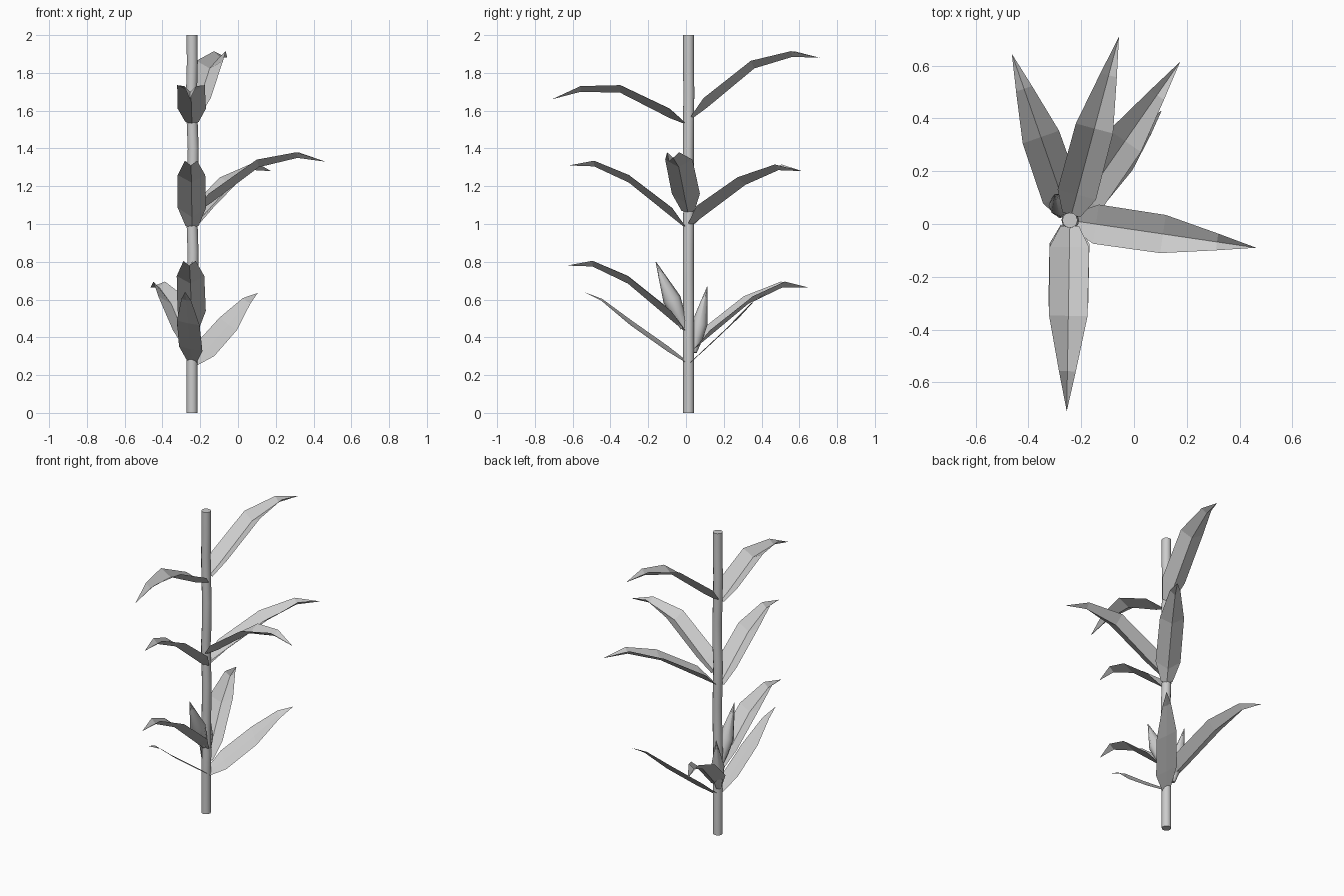
import bpy, bmesh, math
from mathutils import Vector

if "Cube" in bpy.data.objects:
    bpy.data.objects.remove(bpy.data.objects["Cube"])

GREY = bpy.data.materials.new("plain grey")
GREY.diffuse_color = (0.6, 0.6, 0.6, 1)
GREY.use_nodes = True
GREY.node_tree.nodes["Principled BSDF"].inputs["Base Color"].default_value = GREY.diffuse_color
AX, AY = -0.243, 0.014          # stalk axis


def finish(name, bm):
    me = bpy.data.meshes.new(name)
    bm.to_mesh(me)
    bm.free()
    me.materials.append(GREY)
    ob = bpy.data.objects.new(name, me)
    bpy.context.collection.objects.link(ob)
    return ob


def tube(name, rings, sides, smooth):
    """Skin rings of (centre, radius) along a near-straight path, capped at both ends."""
    bm = bmesh.new()
    axis = (Vector(rings[-1][0]) - Vector(rings[0][0])).normalized()
    rot = Vector((0, 0, 1)).rotation_difference(axis)
    loops = []
    for c, r in rings:
        loops.append([bm.verts.new(Vector(c) + rot @ Vector((
            r * math.cos(2 * math.pi * i / sides), r * math.sin(2 * math.pi * i / sides), 0)))
            for i in range(sides)])
    for a, b in zip(loops, loops[1:]):
        for i in range(sides):
            j = (i + 1) % sides
            bm.faces.new((a[i], a[j], b[j], b[i])).smooth = smooth
    bm.faces.new(loops[0][::-1])
    bm.faces.new(loops[-1])
    return finish(name, bm)


def leaf(name, base_z, tip, pts, twist=0.0):
    """Folded blade: pts are (distance, midrib height, half width, edge lift)."""
    d = Vector((tip[0] - AX, tip[1] - AY, 0))
    length = d.length
    d.normalize()
    side = Vector((-d.y, d.x, twist))
    bm = bmesh.new()
    rows = []
    for t, h, w, lift in pts:
        c = Vector((AX, AY, base_z)) + d * (t * length) + Vector((0, 0, h))
        up = Vector((0, 0, lift))
        rows.append([bm.verts.new(p) for p in (c - side * w + up, c, c + side * w + up)])
    for a, b in zip(rows, rows[1:]):
        for k in (0, 1):
            bm.faces.new((a[k], b[k], b[k + 1], a[k + 1]))
    bmesh.ops.remove_doubles(bm, verts=bm.verts, dist=0.0005)
    finish(name, bm)


def arched(rise, drop, bend=0.77):
    """Blade that climbs, levels out and dips at the tip."""
    return [(0.03, 0.0, 0.035, 0.01), (0.14, rise * 0.16, 0.075, 0.05),
            (0.5, rise * bend - 0.03, 0.073, 0.04),
            (0.79, rise - 0.025, 0.032, 0.03), (1.0, rise - drop, 0.0, 0.0)]


def straight(rise):
    """Young, nearly straight lower blade."""
    return [(0.02, 0.0, 0.025, 0.0), (0.2, rise * 0.18, 0.062, 0.003),
            (0.55, rise * 0.55, 0.06, 0.003),
            (0.83, rise * 0.88, 0.026, 0.003), (1.0, rise, 0.0, 0.0)]


# Stalk with a slight sideways wander
heights = [0, 0.27, 0.4, 0.55, 0.7, 0.85, 1.0, 1.12, 1.25, 1.4, 1.55, 1.7, 1.85, 2.0]
wander = [0, 0, 0.003, -0.002, 0.003, 0.005, 0, -0.003, 0.005, 0.006, 0, -0.003, 0.001, 0]
tube("stalk", [((AX + w, AY - w * 0.3, z), 0.029) for z, w in zip(heights, wander)], 12, True)

# Leaves from bottom to top
leaf("lower_front_leaf", 0.27, (-0.28, -0.54), straight(0.37), -0.2)
leaf("lower_back_leaf", 0.265, (0.105, 0.43), straight(0.37), 0.55)
leaf("back_left_leaf", 0.33, (-0.463, 0.645), arched(0.36, 0.025))
leaf("front_leaf_1", 0.43, (-0.26, -0.63), arched(0.37, 0.02))
leaf("front_leaf_2", 0.98, (-0.25, -0.62), arched(0.35, 0.02))
leaf("back_right_leaf", 0.995, (0.175, 0.615), arched(0.315, 0.03))
leaf("right_leaf", 1.06, (0.463, -0.09), arched(0.315, 0.045, 0.86))
leaf("front_leaf_3", 1.53, (-0.255, -0.71), arched(0.195, 0.065, 1.0))
leaf("top_back_leaf", 1.56, (-0.057, 0.71), arched(0.35, 0.03, 0.84))

# Two pointed ears beside the stalk
for name, a, b, r in (("front_ear", (AX, -0.01, 0.45), (-0.243, -0.16, 0.80), 0.048),
                      ("back_ear", (-0.268, 0.04, 0.32), (-0.30, 0.113, 0.67), 0.042)):
    a, b = Vector(a), Vector(b)
    tube(name, [(a.lerp(b, t), r * s) for t, s in ((0, 0.4), (0.2, 0.75), (0.43, 1.0), (1, 0.03))], 8, True)
